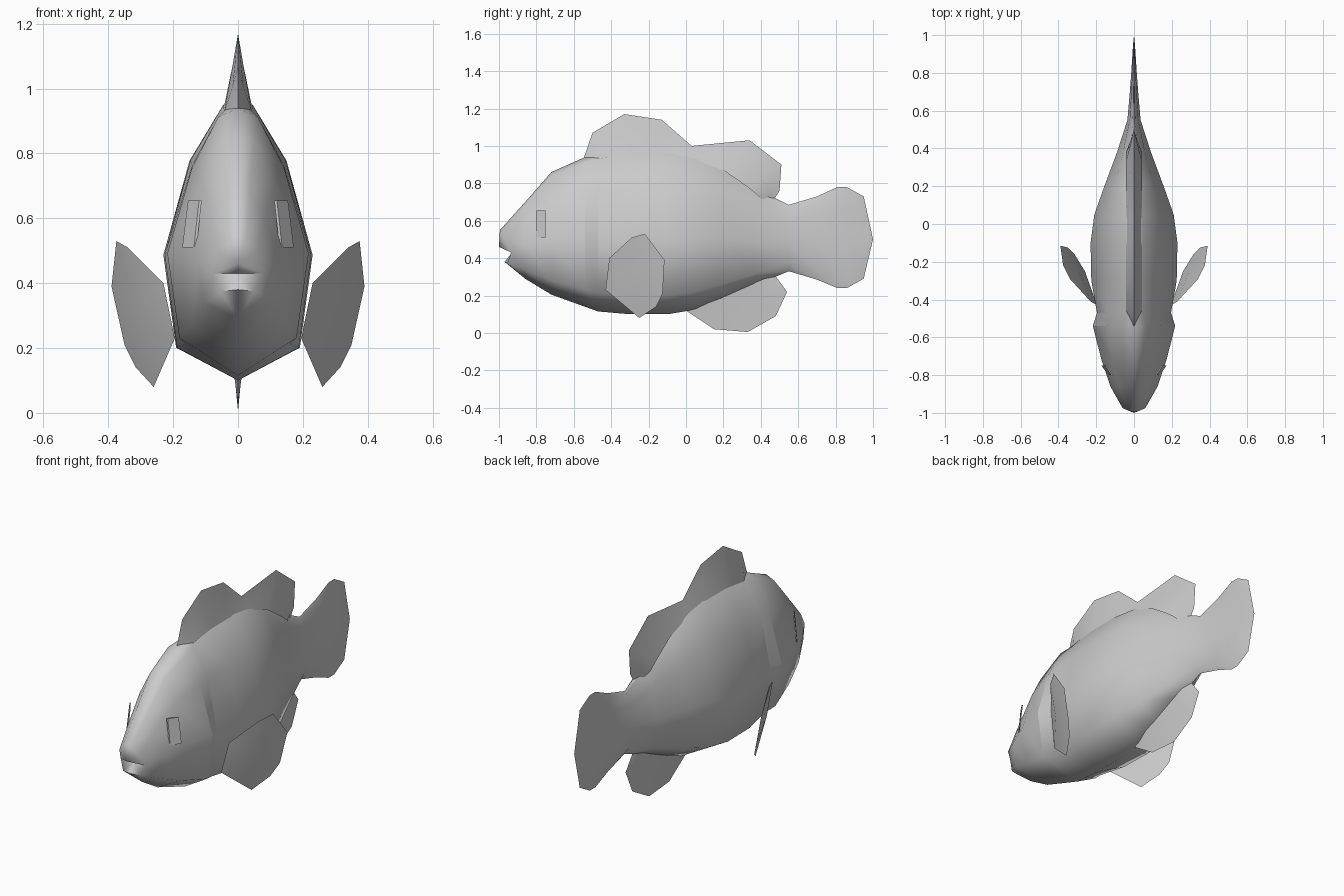
import bpy, bmesh, math

if "Cube" in bpy.data.objects:
    bpy.data.objects.remove(bpy.data.objects["Cube"])

GREY = bpy.data.materials.new("pale grey")
GREY.diffuse_color = (0.6, 0.6, 0.6, 1)
GREY.use_nodes = True
GREY.node_tree.nodes["Principled BSDF"].inputs["Base Color"].default_value = GREY.diffuse_color


def finish(name, bm, angle):
    """Turn a bmesh into a named, smooth shaded object."""
    bmesh.ops.remove_doubles(bm, verts=bm.verts, dist=0.0005)
    bmesh.ops.recalc_face_normals(bm, faces=bm.faces)
    mesh = bpy.data.meshes.new(name)
    bm.to_mesh(mesh)
    bm.free()
    mesh.materials.append(GREY)
    obj = bpy.data.objects.new(name, mesh)
    bpy.context.collection.objects.link(obj)
    bpy.ops.object.select_all(action="DESELECT")
    obj.select_set(True)
    bpy.context.view_layer.objects.active = obj
    bpy.ops.object.shade_smooth_by_angle(angle=math.radians(angle))
    return obj


# Half cross-section: (share of half width, share of height), back to belly
SECTION = [(0, 1), (0.2, 0.965), (0.65, 0.77), (1, 0.44), (0.83, 0.115), (0, 0)]

# Stations along the fish: y, top, bottom, half width
STATIONS = [
    (-0.86, 0.70, 0.29, 0.125), (-0.72, 0.86, 0.205, 0.172),
    (-0.54, 0.94, 0.14, 0.218), (-0.47, 0.96, 0.115, 0.216),
    (-0.30, 0.98, 0.10, 0.226), (-0.10, 0.98, 0.10, 0.23),
    (0.05, 0.96, 0.125, 0.21), (0.20, 0.90, 0.18, 0.157),
    (0.38, 0.77, 0.26, 0.09), (0.55, 0.685, 0.33, 0.035),
    (0.70, 0.73, 0.285, 0.022), (0.81, 0.78, 0.24, 0.014),
    (0.86, 0.78, 0.24, 0.011), (0.95, 0.73, 0.29, 0.005),
]
GILL = 3       # ring (counting the lips) at the rear edge of the gill cover

# Lips: half ring whose fourth point is the corner of the mouth
LIPS = [(0, -0.995, 0.55), (0.025, -0.99, 0.54), (0.06, -0.975, 0.50),
        (0.08, -0.935, 0.43), (0.05, -0.955, 0.375), (0, -0.97, 0.38)]

# Body and tail, lofted from mouth to tail tip
bm = bmesh.new()
for side in (1, -1):
    rings = [[bm.verts.new((side * x, y, z)) for x, y, z in LIPS]]
    for i, (y, top, bottom, w) in enumerate(STATIONS, 1):
        ring = []
        for j, (fx, fz) in enumerate(SECTION):
            x = fx * w
            if i == GILL + 1 and j in (3, 4):     # step in behind the gill
                x -= 0.02
            if i < 4 and j == 1:                  # broader forehead
                x *= 1.4
            ring.append(bm.verts.new((side * x, y, bottom + fz * (top - bottom))))
        rings.append(ring)
    for a, b in zip(rings, rings[1:]):
        for j in range(5):
            bm.faces.new((a[j], a[j + 1], b[j + 1], b[j]))
    tip = bm.verts.new((0, 1, 0.5))
    for j in range(5):
        bm.faces.new((rings[-1][j], rings[-1][j + 1], tip))
    # Mouth opening between the lips
    lip = bm.verts.new((0, -1.0, 0.46))
    throat = bm.verts.new((0, -0.93, 0.43))
    p = rings[0]
    for face in ((p[0], p[1], lip), (p[1], p[2], lip), (p[2], p[3], lip),
                 (lip, p[3], throat), (throat, p[3], p[4]), (throat, p[4], p[5])):
        bm.faces.new(face)
    # Keep the gill edges crisp
    for i in (GILL, GILL + 1):
        for j in (2, 3):
            bm.edges.get((rings[i][j], rings[i][j + 1])).smooth = False
finish("body", bm, 72)


def ridge_fin(name, pairs, t):
    """Upright fin: thick along its root, tapering to a sharp rim."""
    bm = bmesh.new()
    for side in (1, -1):
        rows = []
        last = len(pairs) - 1
        for i, (root, rim) in enumerate(pairs):
            w = side * t * (0.15 if i in (0, last) else 1)
            mid = [r * 0.45 + e * 0.55 for r, e in zip(root, rim)]
            rows.append([bm.verts.new((w, *root)), bm.verts.new((w * 0.4, *mid)),
                         bm.verts.new((0, *rim))])
        for a, b in zip(rows, rows[1:]):
            for j in range(2):
                bm.faces.new((a[j], a[j + 1], b[j + 1], b[j]))
        # Front and rear ends close onto the middle plane
        for row in (rows[0], rows[-1]):
            flat = [bm.verts.new((0, *v.co.yz)) for v in row[:2]]
            bm.faces.new((row[0], row[1], flat[1], flat[0]))
            bm.faces.new((row[1], row[2], flat[1]))
    finish(name, bm, 45)


# Dorsal fin: (root y, z), (rim y, z)
ridge_fin("dorsal_fin", [
    ((-0.54, 0.90), (-0.545, 0.94)), ((-0.46, 0.93), (-0.50, 1.07)),
    ((-0.30, 0.95), (-0.33, 1.17)), ((-0.12, 0.95), (-0.13, 1.14)),
    ((0.03, 0.93), (0.03, 1.0)), ((0.20, 0.87), (0.34, 1.03)),
    ((0.33, 0.78), (0.51, 0.90)), ((0.38, 0.74), (0.50, 0.76)),
    ((0.42, 0.69), (0.45, 0.68))], 0.042)

# Anal fin
ridge_fin("anal_fin", [
    ((0.0, 0.14), (0.0, 0.12)), ((0.12, 0.17), (0.15, 0.02)),
    ((0.24, 0.23), (0.33, 0.005)), ((0.34, 0.27), (0.48, 0.09)),
    ((0.40, 0.30), (0.54, 0.22)), ((0.46, 0.33), (0.475, 0.31))], 0.02)

# Pectoral fins: rim around a slightly swollen centre
PECTORAL = [(0.195, -0.43, 0.23), (0.26, -0.25, 0.08), (0.315, -0.16, 0.14),
            (0.35, -0.125, 0.21), (0.39, -0.115, 0.39), (0.375, -0.22, 0.53),
            (0.34, -0.29, 0.51), (0.23, -0.41, 0.40)]
for side, label in ((1, "right"), (-1, "left")):
    bm = bmesh.new()
    rim = [bm.verts.new((side * x, y, z)) for x, y, z in PECTORAL]
    for bulge in (0.01, -0.01):
        hub = bm.verts.new((side * (0.3 + bulge), -0.27 - bulge, 0.31))
        for a, b in zip(rim, rim[1:] + rim[:1]):
            bm.faces.new((a, b, hub))
    finish(label + "_pectoral_fin", bm, 20)

# Eyes: thin flat plates on the sides of the head
EYE = [(0.118, -0.80, 0.655), (0.152, -0.75, 0.655),
       (0.170, -0.75, 0.51), (0.134, -0.80, 0.51)]
for side, label in ((1, "right"), (-1, "left")):
    bm = bmesh.new()
    outer = [bm.verts.new((side * (x + 0.002), y, z)) for x, y, z in EYE]
    inner = [bm.verts.new((side * (x - 0.006), y, z)) for x, y, z in EYE]
    bm.faces.new(outer)
    bm.faces.new(inner)
    for i in range(4):
        k = (i + 1) % 4
        bm.faces.new((outer[i], outer[k], inner[k], inner[i]))
    finish(label + "_eye", bm, 20)
